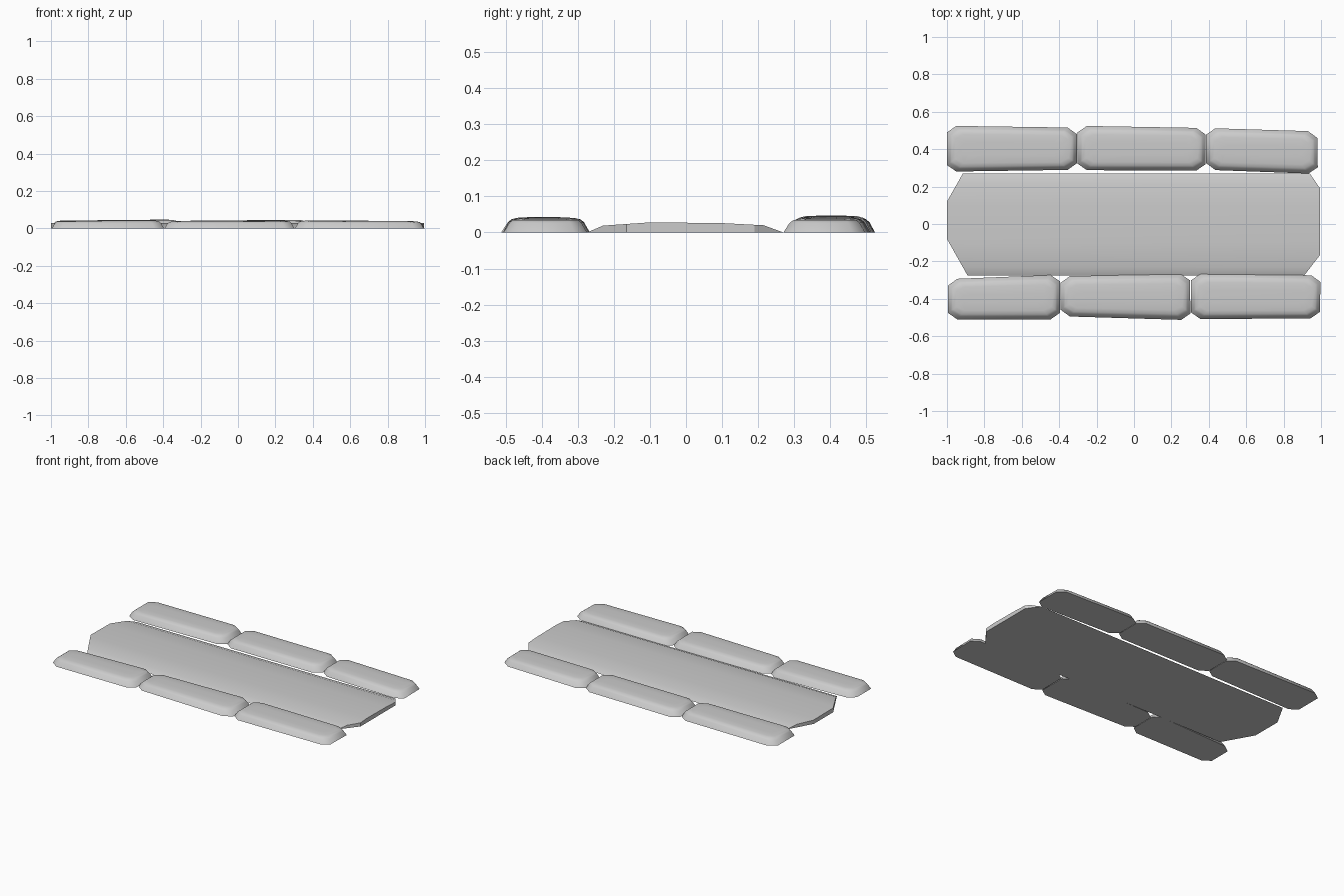
import bpy, bmesh, math
from mathutils import Vector

if "Cube" in bpy.data.objects:
    bpy.data.objects.remove(bpy.data.objects["Cube"])


def finish(name, bm, angle):
    bmesh.ops.recalc_face_normals(bm, faces=bm.faces)
    mesh = bpy.data.meshes.new(name)
    bm.to_mesh(mesh)
    bm.free()
    ob = bpy.data.objects.new(name, mesh)
    bpy.context.collection.objects.link(ob)
    bpy.ops.object.select_all(action='DESELECT')
    ob.select_set(True)
    bpy.context.view_layer.objects.active = ob
    bpy.ops.object.shade_smooth_by_angle(angle=math.radians(angle))


def kerb_stone(name, corners, z_left, z_right):
    """Chamfered quad outline, stacked in shrinking rings to a pillowed top."""
    pts = [Vector(c) for c in corners]
    outline = []
    for i, p in enumerate(pts):
        for q in (pts[i - 1], pts[(i + 1) % 4]):
            d = q - p
            cut = 0.05 if abs(d.x) > abs(d.y) else 0.035
            outline.append(p + d.normalized() * cut)
    mid = sum(pts, Vector((0, 0))) / 4
    hx = (pts[1].x - pts[0].x) / 2
    hy = (pts[0].y - pts[3].y) / 2
    bm = bmesh.new()
    rings = []
    for inset, k in ((0, 0), (0.016, 0.68), (0.026, 0.87), (0.045, 0.97), (0.085, 1.0)):
        ring = []
        for p in outline:
            o = p - mid
            t = (o.x / hx + 1) / 2
            z = k * (z_left + (z_right - z_left) * t)
            ring.append(bm.verts.new((mid.x + o.x * (1 - inset / hx),
                                      mid.y + o.y * (1 - inset / hy), z)))
        rings.append(ring)
    for a, b in zip(rings, rings[1:]):
        for i in range(8):
            j = (i + 1) % 8
            bm.faces.new((a[i], a[j], b[j], b[i]))
    bm.faces.new(rings[0])
    bm.faces.new(rings[-1])
    finish(name, bm, 50)


# Kerb stones: back-left, back-right, front-right, front-left corners, end heights
kerb_stone("back_stone_left", [(-1, .525), (-.305, .515), (-.305, .29), (-1, .28)], .042, .047)
kerb_stone("back_stone_middle", [(-.302, .525), (.383, .513), (.383, .285), (-.302, .288)], .042, .045)
kerb_stone("back_stone_right", [(.385, .513), (.98, .495), (.983, .268), (.386, .29)], .043, .039)
kerb_stone("front_stone_left", [(-.995, -.295), (-.396, -.271), (-.396, -.51), (-.995, -.51)], .041, .043)
kerb_stone("front_stone_middle", [(-.393, -.28), (.299, -.266), (.302, -.514), (-.393, -.493)], .039, .042)
kerb_stone("front_stone_right", [(.305, -.266), (.998, -.275), (.993, -.505), (.305, -.508)], .042, .039)

# Path slab: low arched profile extruded along x
bm = bmesh.new()
profile = [(-.275, 0), (-.23, .019), (-.1, .028), (.1, .026), (.215, .02), (.27, 0)]
face = bm.faces.new([bm.verts.new((-1, y, z)) for y, z in profile])
ext = bmesh.ops.extrude_face_region(bm, geom=[face], use_keep_orig=True)
for v in ext["geom"]:
    if isinstance(v, bmesh.types.BMVert):
        v.co.x = 0.995

# Slab corners trimmed along vertical planes
for a, b in (((-1, .12), (-.915, .27)), ((.94, .27), (.995, .19)),
             ((.995, -.165), (.91, -.275)), ((-.89, -.275), (-1, -.08))):
    n = Vector((a[1] - b[1], b[0] - a[0], 0))
    if n.dot(Vector((a[0], a[1], 0))) < 0:
        n.negate()
    bmesh.ops.bisect_plane(bm, geom=bm.verts[:] + bm.edges[:] + bm.faces[:],
                           plane_co=(a[0], a[1], 0), plane_no=n, clear_outer=True)
    bmesh.ops.holes_fill(bm, edges=[e for e in bm.edges if e.is_boundary], sides=0)
finish("path_slab", bm, 30)
